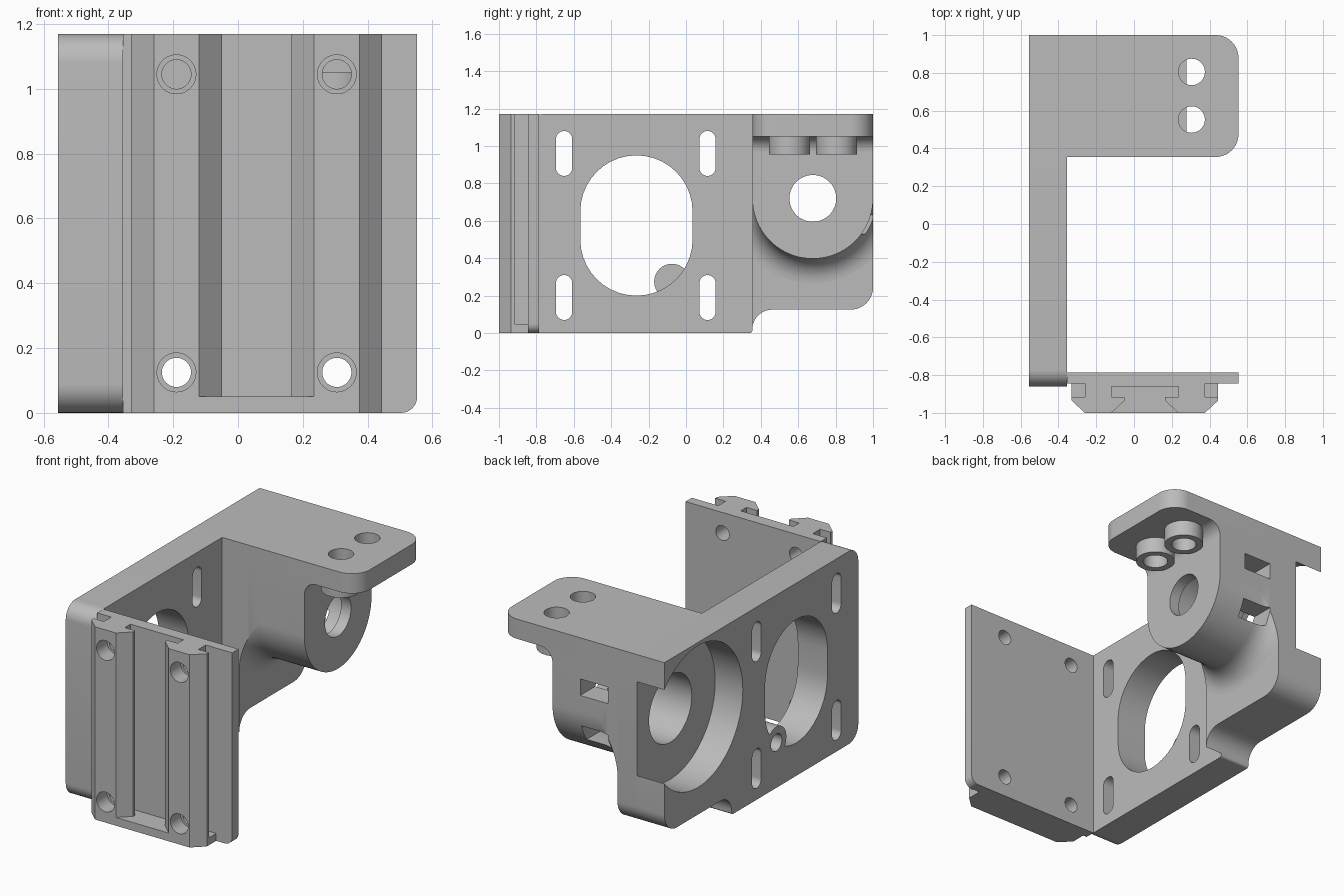
import bpy, bmesh, math
from mathutils import Vector

if "Cube" in bpy.data.objects:
    bpy.data.objects.remove(bpy.data.objects["Cube"])

grey = bpy.data.materials.new("plain grey")
grey.use_nodes = True
colour = (0.5, 0.5, 0.5, 1)
grey.diffuse_color = colour
grey.node_tree.nodes["Principled BSDF"].inputs["Base Color"].default_value = colour

H = 1.17                    # overall height
OUT, IN = -0.555, -0.355    # wall faces
Y0, Y1 = 0.355, 1.0         # bearing block front and back
YC, ZC = 0.678, 0.72        # bearing axis


def to_object(name, bm):
    bmesh.ops.remove_doubles(bm, verts=bm.verts, dist=0.0001)
    bmesh.ops.recalc_face_normals(bm, faces=bm.faces)
    mesh = bpy.data.meshes.new(name)
    bm.to_mesh(mesh)
    bm.free()
    mesh.materials.append(grey)
    ob = bpy.data.objects.new(name, mesh)
    bpy.context.collection.objects.link(ob)
    return ob


def prism(name, pts, axis, lo, hi):
    """Extrude a 2D outline along x (y,z), y (x,z) or z (x,y)."""
    place = {"x": lambda a, b, t: (t, a, b),
             "y": lambda a, b, t: (a, t, b),
             "z": lambda a, b, t: (a, b, t)}[axis]
    bm = bmesh.new()
    rings = [[bm.verts.new(place(a, b, t)) for a, b in pts] for t in (lo, hi)]
    for ring in rings:
        bm.faces.new(ring)
    n = len(pts)
    for i in range(n):
        j = (i + 1) % n
        bm.faces.new((rings[0][i], rings[0][j], rings[1][j], rings[1][i]))
    return to_object(name, bm)


def rounded(corners, steps=10):
    """Outline from (a, b, radius) corners, each filleted by its radius."""
    out = []
    for i, (a, b, r) in enumerate(corners):
        p = Vector((a, b))
        if r == 0:
            out.append((a, b))
            continue
        d1 = (Vector(corners[i - 1][:2]) - p).normalized()
        d2 = (Vector(corners[(i + 1) % len(corners)][:2]) - p).normalized()
        half = d1.angle(d2) / 2
        c = p + (d1 + d2).normalized() * (r / math.sin(half))
        t = r / math.tan(half)
        s = p + d1 * t - c
        turn = math.pi - 2 * half
        if s.x * (p + d2 * t - c).y - s.y * (p + d2 * t - c).x < 0:
            turn = -turn
        for k in range(steps + 1):
            w = turn * k / steps
            q = (c.x + s.x * math.cos(w) - s.y * math.sin(w),
                 c.y + s.x * math.sin(w) + s.y * math.cos(w))
            if not out or (Vector(q) - Vector(out[-1])).length > 0.0005:
                out.append(q)
    if (Vector(out[0]) - Vector(out[-1])).length < 0.0005:
        out.pop()
    return out


def rect(a0, a1, b0, b1, r=0):
    return rounded([(a0, b0, r), (a1, b0, r), (a1, b1, r), (a0, b1, r)])


def circle(a, b, r, n=64):
    return [(a + r * math.cos(math.tau * i / n), b + r * math.sin(math.tau * i / n))
            for i in range(n)]


def carve(ob, steps):
    """Apply a list of (operation, tool) booleans."""
    for op, tool in steps:
        m = ob.modifiers.new("carve", "BOOLEAN")
        m.operation, m.object, m.solver = op, tool, "EXACT"
    graph = bpy.context.evaluated_depsgraph_get()
    mesh = bpy.data.meshes.new_from_object(ob.evaluated_get(graph))
    ob.modifiers.clear()
    ob.data = mesh


tools = []


def cutter(pts, axis, lo, hi):
    ob = prism("cutter", pts, axis, lo, hi)
    ob.hide_render = True
    tools.append(ob)
    return ob


def cuts(*obs):
    return [("DIFFERENCE", o) for o in obs]


# Side wall and the thickened pad behind the bearing block share a lower edge
foot = [(Y0, 0.125, 0.105), (Y1, 0.125, 0.12)]
wall = prism("side_wall", rounded([(-0.86, 0, 0.09), (Y0, 0, 0.015), (Y0, 0.125, 0),
             (0.4, 0.125, 0), (Y1, 0.125, 0.12), (Y1, H, 0), (-0.86, H, 0.09)]),
             "x", OUT, IN)
pad = prism("bearing_pad", rounded([(Y0, 0.02, 0), (Y0, 0.125, 0), (Y1, 0.125, 0.12),
            (Y1, 1.05, 0), (Y0, 1.05, 0)]), "x", IN, -0.24)
# concave step under the block: web in the inner corner
web = [(Y0, 0.0)] + [(0.46 - 0.105 * math.cos(w), 0.02 + 0.105 * math.sin(w))
                     for w in [math.pi / 2 * i / 10 for i in range(11)]] + [(Y0, 0.125)]
web_pts = web[1:]
prism("step_fillet", web_pts, "x", OUT, -0.24)

# Bearing block: U section lofted along x, flaring into the pad
bm = bmesh.new()
flare = 0.13
slices = [(-0.24 + flare * (1 - math.cos(w)), 0.3225 + flare * (1 - math.sin(w)))
          for w in [math.pi / 2 * i / 10 for i in range(11)]] + [(0.197, 0.3225)]
half = (Y1 - Y0) / 2
rows = []
for x, r in slices:
    row = [bm.verts.new((x, Y0, 1.05))]
    for i in range(41):
        dy = -half * math.cos(math.pi * i / 40)
        z = ZC - math.sqrt(max(r * r - dy * dy, 0))
        row.append(bm.verts.new((x, YC + dy - (YC - (Y0 + Y1) / 2), z)))
    row.append(bm.verts.new((x, Y1, 1.05)))
    rows.append(row)
for a, b in zip(rows, rows[1:]):
    for i in range(len(a)):
        j = (i + 1) % len(a)
        bm.faces.new((a[i], a[j], b[j], b[i]))
bm.faces.new(rows[0])
bm.faces.new(rows[-1])
block = to_object("bearing_block", bm)

# Flange on top, with a fillet down to the block end
flange = prism("top_flange", rounded([(IN, Y0, 0), (0.553, Y0, 0.12),
               (0.553, Y1, 0.12), (IN, Y1, 0)]), "z", 1.05, H)
fr = 0.08
prism("flange_fillet", [(0.197, 1.05)] + [(0.197 + fr - fr * math.cos(w), 1.05 - fr + fr * math.sin(w))
      for w in [math.pi / 2 * i / 10 for i in range(11)]], "y", Y0, Y1)

# Screw bosses beneath the flange
for y in (0.553, 0.805):
    hole = cutter(circle(0.305, y, 0.07), "z", 0.9, 1.3)
    carve(flange, cuts(hole))
    boss = prism("flange_boss", circle(0.305, y, 0.11), "z", 0.955, 1.05)
    carve(boss, cuts(hole))

# Wall openings: motor window with a blind screw lug, slots, bearing recess
window = cutter(rect(-0.565, 0.035, 0.2, 0.95, 0.2999), "x", -0.7, -0.2)
lug = cutter(circle(-0.075, 0.275, 0.095), "x", OUT, -0.42)
lug_hole = cutter(circle(-0.075, 0.275, 0.052), "x", -0.7, -0.45)
recess = cutter(circle(YC, ZC, 0.43, 96), "x", -0.7, -0.37)
bore = cutter(circle(YC, ZC, 0.205), "x", -0.6, 0.13)
shaft = cutter(circle(YC, ZC, 0.125), "x", 0.0, 0.4)
slots = [cutter(rect(y - 0.043, y + 0.043, z, z + 0.24, 0.0425), "x", -0.7, -0.2)
         for y in (-0.652, 0.115) for z in (0.07, 0.84)]
carve(wall, cuts(window) + [("UNION", lug)] + cuts(lug_hole, recess, bore, *slots))
carve(pad, cuts(bore))
# Rectangular windows from the back into the bore
nuts = [cutter(rect(-0.175, 0.01, z, z + 0.1), "y", YC, 1.2) for z in (0.53, 0.82)]
carve(block, cuts(bore, shaft, *nuts))

# Front plate and slotted rail, closed at the bottom
plate = prism("front_plate", rounded([(IN, 0, 0), (0.553, 0, 0.05), (0.553, H, 0),
              (IN, H, 0)]), "y", -0.845, -0.785)
MID = 0.0575


def mirrored(right):
    return [(MID + a, b) for a, b in right] + [(MID - a, b) for a, b in reversed(right)]


body = mirrored([(0.3875, -0.845), (0.3875, -0.935), (0.3175, -1.0)])
groove = mirrored([(0.1775, -0.86), (0.1775, -0.915), (0.1075, -0.915),
                   (0.1075, -0.935), (0.1775, -1.0), (0.1775, -1.1)])
rail = prism("front_rail", body, "z", 0, H)
sides = [cutter(rect(MID + a, MID + b, -0.915, -0.8), "z", 0.045, 1.3)
         for a, b in ((0.3175, 0.5), (-0.5, -0.3175))]
screws = []
for x in (-0.19, 0.305):
    for z in (0.125, 1.045):
        screws += [cutter(circle(x, z, 0.045, 40), "y", -1.2, -0.7),
                   cutter(circle(x, z, 0.06, 40), "y", -1.2, -0.9)]
carve(rail, cuts(cutter(groove, "z", 0.05, 1.3), *sides, *screws))
carve(plate, cuts(*screws[::2]))

for tool in tools:
    bpy.data.objects.remove(tool)

# Smooth curved faces, crisp edges
bpy.ops.object.select_all(action="DESELECT")
for ob in bpy.context.collection.objects:
    if ob.type == "MESH":
        ob.select_set(True)
        bpy.context.view_layer.objects.active = ob
bpy.ops.object.shade_smooth_by_angle(angle=math.radians(30))
